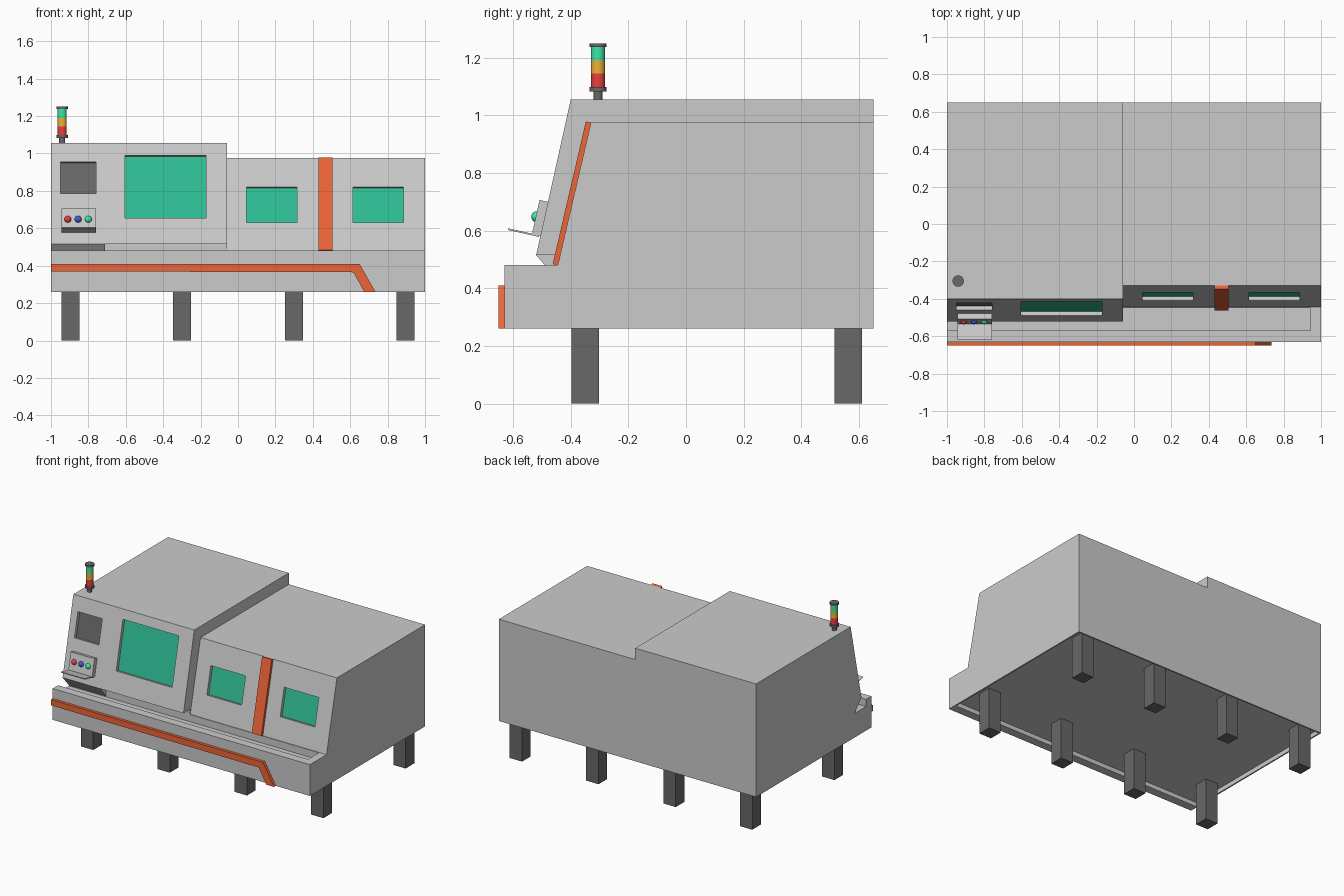
import bpy, bmesh, math

if "Cube" in bpy.data.objects:
    bpy.data.objects.remove(bpy.data.objects["Cube"])


def mat(name, col):
    m = bpy.data.materials.new(name)
    m.diffuse_color = (*col, 1)
    m.use_nodes = True
    m.node_tree.nodes["Principled BSDF"].inputs["Base Color"].default_value = m.diffuse_color
    return m


RED = mat("red_orange", (0.85, 0.13, 0.04))
GREEN = mat("green_glass", (0.03, 0.52, 0.3))
BLACK = mat("black", (0.14, 0.14, 0.14))
LAMP_RED = mat("lamp_red", (0.85, 0.05, 0.05))
AMBER = mat("lamp_amber", (0.85, 0.45, 0.04))
LAMP_GREEN = mat("lamp_green", (0.05, 0.8, 0.38))
BLUE = mat("button_blue", (0.06, 0.1, 0.75))


def extrude(name, pts, a, b, axis="x", m=None):
    """Extrude a (y,z) profile along x, or an (x,z) profile along y."""
    place = (lambda p, t: (t, p[0], p[1])) if axis == "x" else (lambda p, t: (p[0], t, p[1]))
    bm = bmesh.new()
    lo = [bm.verts.new(place(p, a)) for p in pts]
    hi = [bm.verts.new(place(p, b)) for p in pts]
    n = len(pts)
    bm.faces.new(lo)
    bm.faces.new(hi[::-1])
    for i in range(n):
        j = (i + 1) % n
        bm.faces.new((lo[i], lo[j], hi[j], hi[i]))
    bmesh.ops.recalc_face_normals(bm, faces=bm.faces)
    me = bpy.data.meshes.new(name)
    bm.to_mesh(me)
    bm.free()
    ob = bpy.data.objects.new(name, me)
    bpy.context.collection.objects.link(ob)
    if m:
        me.materials.append(m)
    return ob


def box(name, x0, x1, y0, y1, z0, z1, m=None):
    return extrude(name, [(y0, z0), (y1, z0), (y1, z1), (y0, z1)], x0, x1, "x", m)


def cut(ob, cutter):
    mod = ob.modifiers.new("cut", "BOOLEAN")
    mod.operation = "DIFFERENCE"
    mod.solver = "EXACT"
    mod.object = cutter
    bpy.context.view_layer.objects.active = ob
    bpy.ops.object.modifier_apply(modifier=mod.name)
    bpy.data.objects.remove(cutter, do_unlink=True)


def slope_box(name, front, x0, x1, z0, z1, d0, d1, m=None):
    """Box lying on a sloped front; d is the distance outward from the slope."""
    (yb, zb), (yt, zt) = front
    s = (yt - yb) / (zt - zb)
    h = math.hypot(1, s)
    ny, nz = -1 / h, s / h
    pt = lambda z, d: (yb + s * (z - zb) + d * ny, z + d * nz)
    return extrude(name, [pt(z0, d0), pt(z1, d0), pt(z1, d1), pt(z0, d1)], x0, x1, "x", m)


def window(name, body, front, x0, x1, z0, z1, m, depth=0.022):
    cut(body, slope_box("cutter", front, x0, x1, z0, z1, -depth - 0.01, 0.05))
    slope_box(name, front, x0, x1, z0, z1, -depth - 0.01, -depth, m)


def cylinder(name, r, z0, z1, m, x=-0.94, y=-0.305):
    bpy.ops.mesh.primitive_cylinder_add(vertices=32, radius=r, depth=z1 - z0,
                                        location=(x, y, (z0 + z1) / 2))
    ob = bpy.context.object
    ob.name = name
    ob.data.materials.append(m)
    bpy.ops.object.shade_smooth_by_angle()


LEFT = ((-0.52, 0.515), (-0.40, 1.055))
RIGHT = ((-0.445, 0.48), (-0.33, 0.975))

# Base with open-ended chip tray and recessed underside
base = box("base", -1, 1, -0.63, 0.65, 0.26, 0.48)
cut(base, box("cutter", -1.1, 0.945, -0.57, -0.45, 0.43, 0.6))
cut(base, box("cutter", -0.99, 0.99, -0.57, 0.64, 0.2, 0.29))

# Tall left cabinet with overhanging front, and wedge under the control section
left = extrude("left_cabinet", [(0.65, 0.48), (-0.45, 0.48), (-0.45, 0.515), LEFT[0], LEFT[1],
                                (0.65, 1.055)], -1, -0.06)
extrude("control_wedge", [LEFT[0], (-0.45, 0.515), (-0.45, 0.435)], -1, -0.71)

# Lower right cabinet
right = extrude("right_cabinet", [(0.65, 0.48), RIGHT[0], RIGHT[1], (0.65, 0.975)], -0.06, 1)

# Windows and screen
window("door_window", left, LEFT, -0.605, -0.17, 0.655, 0.99, GREEN)
window("control_screen", left, LEFT, -0.95, -0.76, 0.785, 0.955, BLACK)
window("right_window_inner", right, RIGHT, 0.045, 0.315, 0.63, 0.82, GREEN)
window("right_window_outer", right, RIGHT, 0.615, 0.885, 0.63, 0.82, GREEN)

# Red post on the right cabinet and red stripe along the base
slope_box("red_post", RIGHT, 0.43, 0.505, 0.48, 0.975, -0.01, 0.018, RED)
extrude("red_stripe", [(-1, 0.37), (0.617, 0.365), (0.675, 0.26), (0.735, 0.26), (0.65, 0.41),
                       (-1, 0.41)], -0.65, -0.63, "y", RED)

# Button panel, shelf and buttons
slope_box("button_panel", LEFT, -0.945, -0.76, 0.582, 0.7, -0.01, 0.03)
extrude("shelf", [(-0.51, 0.578), (-0.617, 0.602), (-0.617, 0.608), (-0.51, 0.584)],
        -0.945, -0.76)
for name, x, m in (("red", -0.91, LAMP_RED), ("blue", -0.855, BLUE), ("green", -0.8, LAMP_GREEN)):
    bpy.ops.mesh.primitive_uv_sphere_add(segments=24, ring_count=12, radius=0.019,
                                         location=(x, -0.518, 0.648))
    bpy.context.object.name = name + "_button"
    bpy.context.object.data.materials.append(m)
    bpy.ops.object.shade_smooth()

# Signal tower
for name, r, z0, z1, m in (("tower_stem", 0.016, 1.05, 1.088, BLACK),
                           ("tower_base", 0.03, 1.083, 1.098, BLACK),
                           ("tower_red", 0.024, 1.098, 1.145, LAMP_RED),
                           ("tower_amber", 0.024, 1.145, 1.19, AMBER),
                           ("tower_green", 0.024, 1.19, 1.237, LAMP_GREEN),
                           ("tower_cap", 0.03, 1.237, 1.25, BLACK)):
    cylinder(name, r, z0, z1, m)

# Eight legs
for i, x in enumerate((-0.895, -0.3, 0.3, 0.895)):
    for side, y in (("front", -0.35), ("back", 0.563)):
        box(f"{side}_leg_{i + 1}", x - 0.048, x + 0.048, y - 0.048, y + 0.048, 0, 0.29, BLACK)
